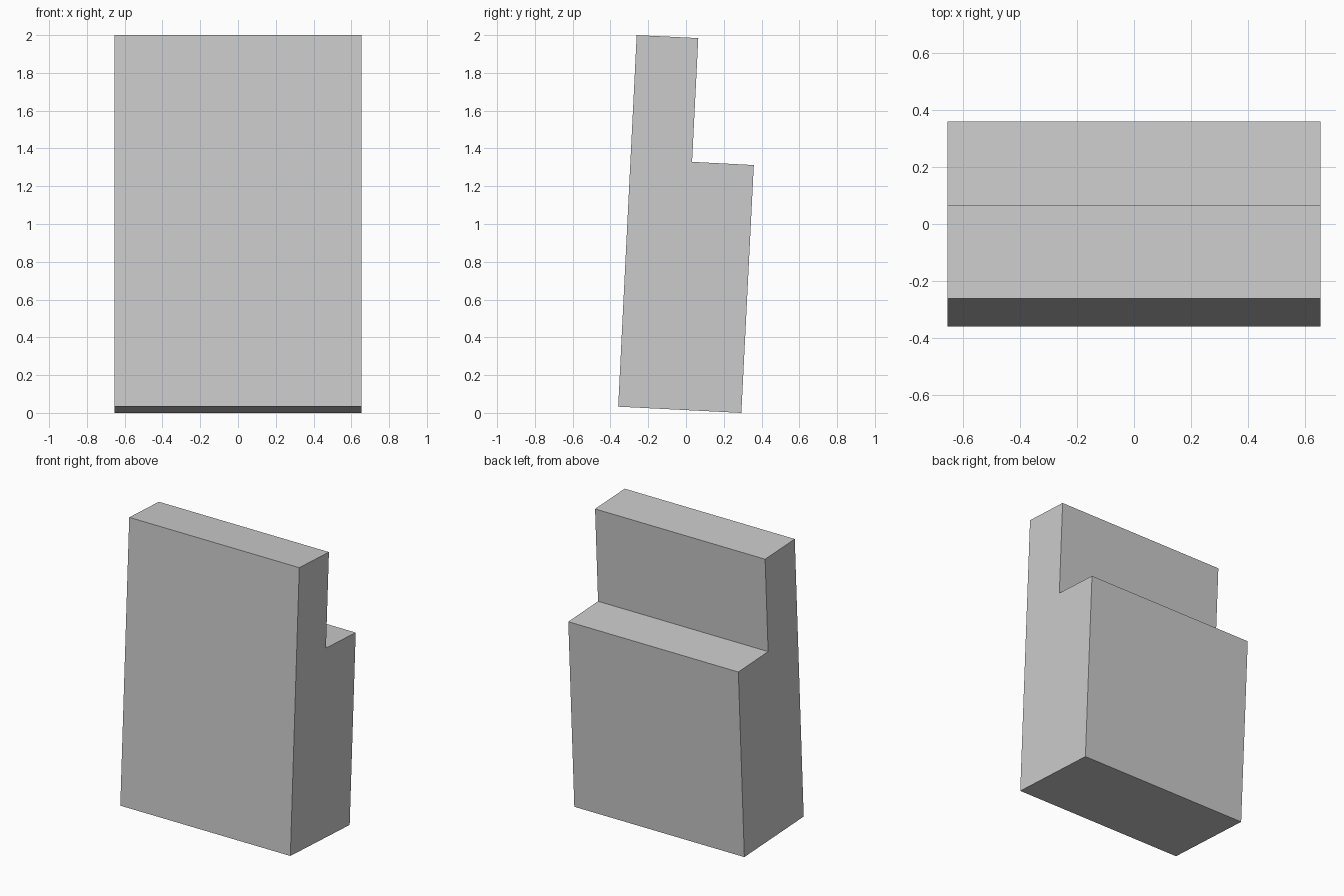
import bpy, bmesh

if "Cube" in bpy.data.objects:
    bpy.data.objects.remove(bpy.data.objects["Cube"])

HALF_WIDTH = 0.654

# Side outline (y, z): a slightly leaning stepped block
OUTLINE = [(0.293, 0.0), (0.359, 1.312), (0.032, 1.329),
           (0.065, 1.984), (-0.261, 2.0), (-0.359, 0.033)]

# Extrude the outline across the width
bm = bmesh.new()
side = bm.faces.new([bm.verts.new((-HALF_WIDTH, y, z)) for y, z in OUTLINE])
result = bmesh.ops.extrude_face_region(bm, geom=[side], use_keep_orig=True)
moved = [e for e in result["geom"] if isinstance(e, bmesh.types.BMVert)]
bmesh.ops.translate(bm, verts=moved, vec=(2 * HALF_WIDTH, 0, 0))
bmesh.ops.recalc_face_normals(bm, faces=bm.faces)

mesh = bpy.data.meshes.new("stepped_block")
bm.to_mesh(mesh)
bm.free()
bpy.context.collection.objects.link(bpy.data.objects.new("stepped_block", mesh))
